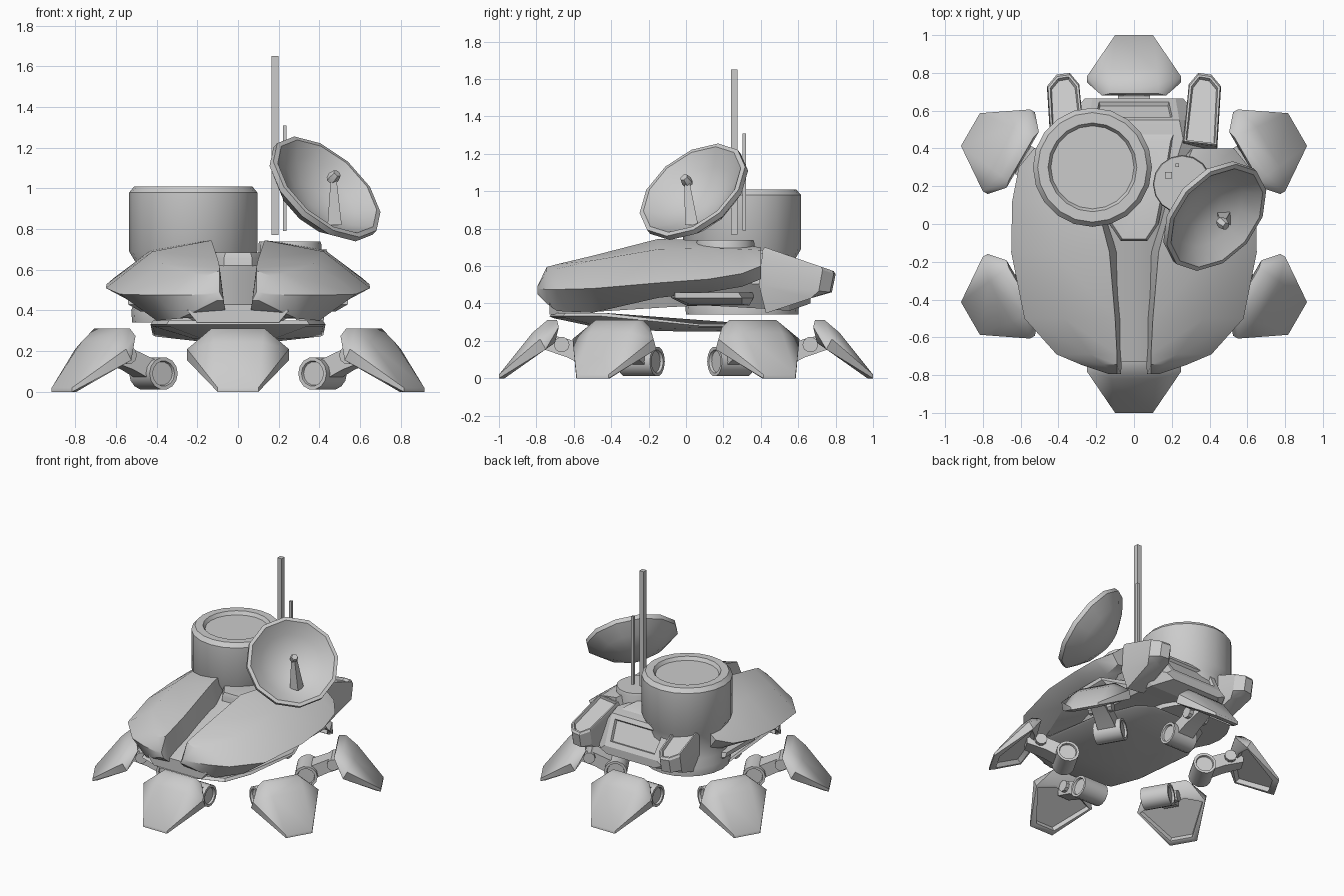
import bpy, bmesh
from math import radians, cos, sin, pi
from mathutils import Vector, Matrix

if "Cube" in bpy.data.objects:
    bpy.data.objects.remove(bpy.data.objects["Cube"])


def finish(name, bm, mat=None, angle=32):
    bmesh.ops.remove_doubles(bm, verts=bm.verts, dist=0.0005)
    bmesh.ops.recalc_face_normals(bm, faces=bm.faces)
    if mat:
        bm.transform(mat)
    me = bpy.data.meshes.new(name)
    bm.to_mesh(me)
    bm.free()
    ob = bpy.data.objects.new(name, me)
    bpy.context.collection.objects.link(ob)
    bpy.ops.object.select_all(action='DESELECT')
    ob.select_set(True)
    bpy.context.view_layer.objects.active = ob
    bpy.ops.object.shade_smooth_by_angle(angle=radians(angle))
    return ob


def loft(rings, sx=1):
    """Closed skin through rings of equal point count, capped at both ends."""
    bm = bmesh.new()
    vs = [[bm.verts.new((p[0] * sx, p[1], p[2])) for p in r] for r in rings]
    n = len(vs[0])
    for a, b in zip(vs, vs[1:]):
        for i in range(n):
            j = (i + 1) % n
            bm.faces.new((a[i], a[j], b[j], b[i]))
    bm.faces.new(vs[0])
    bm.faces.new(vs[-1])
    bmesh.ops.recalc_face_normals(bm, faces=bm.faces)
    return bm


def recess(bm, test, thickness, depth):
    faces = [f for f in bm.faces if test(f)]
    bmesh.ops.inset_region(bm, faces=faces, thickness=thickness)
    bmesh.ops.inset_region(bm, faces=faces, thickness=0.008, depth=-depth)


def lathe(name, prof, n, mat, angle=32):
    bm = bmesh.new()
    rings = [[bm.verts.new((r * cos(2 * pi * i / n), r * sin(2 * pi * i / n), z))
              for i in range(n)] for r, z in prof]
    for a, b in zip(rings, rings[1:]):
        for i in range(n):
            j = (i + 1) % n
            bm.faces.new((a[i], a[j], b[j], b[i]))
    return finish(name, bm, mat, angle)


def box(name, lo, hi):
    bm = bmesh.new()
    bmesh.ops.create_cube(bm, size=1)
    lo, hi = Vector(lo), Vector(hi)
    return finish(name, bm, Matrix.Translation((lo + hi) / 2) @ Matrix.Diagonal((*(hi - lo), 1)))


def mirrored(half):
    return half + [(-p[0], *p[1:]) for p in reversed(half)]


# Six legs, modelled along +x and turned in 60 degree steps
foot_pts = [(1, .1, 0), (1, .1, .02), (.78, .25, .21), (.75, .25, .155), (.82, .12, .245),
            (.74, .13, .312), (.69, .13, .312), (.68, .17, .275), (.70, .12, .19), (.97, .09, 0)]
for k in range(6):
    turn = Matrix.Rotation(radians(30 + 60 * k), 4, 'Z')
    bm = bmesh.new()
    for x, y, z in foot_pts:
        bm.verts.new((x, y, z))
        bm.verts.new((x, -y, z))
    bmesh.ops.convex_hull(bm, input=bm.verts)
    loose = [v for v in bm.verts if not v.link_faces]
    bmesh.ops.delete(bm, geom=loose, context='VERTS')
    bmesh.ops.dissolve_limit(bm, angle_limit=radians(3), verts=bm.verts, edges=bm.edges)
    bmesh.ops.recalc_face_normals(bm, faces=bm.faces)
    recess(bm, lambda f: f.normal.z < -.6 and f.calc_area() > .04, .02, .035)
    finish(f"foot_{k}", bm, turn, 42)
    # crosswise hip drum with recessed ends, and a slimmer ankle axle
    cross = Matrix.Rotation(radians(90), 4, 'X')
    lathe(f"hip_drum_{k}", [(0, -.085), (.058, -.085), (.062, -.1), (.08, -.1), (.08, .1),
                            (.062, .1), (.058, .085), (0, .085)], 14,
          turn @ Matrix.Translation((.48, 0, .09)) @ cross)
    lathe(f"ankle_axle_{k}", [(0, -.085), (.042, -.085), (.042, .085), (0, .085)], 10,
          turn @ Matrix.Translation((.665, 0, .18)) @ cross)
    # bracket linking drum and foot
    bm = loft([[(x, -w, z0), (x, w, z0), (x, w, z1), (x, -w, z1)]
               for x, w, z0, z1 in ((.49, .07, .04, .15), (.63, .06, .11, .21), (.76, .05, .155, .24))])
    finish(f"leg_bracket_{k}", bm, turn)

# Belly plate: shallow keel rising to a thin lip
outline = [(.15, -.73), (.35, -.66), (.43, -.45), (.42, .08), (.30, .38), (.2, .45)]
plate = []
for s, zf, zr in ((.5, .26, .25), (.97, .322, .272), (1, .332, .28), (.97, .35, .29)):
    plate.append(mirrored([(x * s, (y + .1) * s - .1, zf if y < -.2 else zr) for x, y in outline]))
finish("belly_plate", loft(plate))

# Inner hull, with the central groove floor and the sloping rear wall
hull = []
for y, wt, zt, wm, zm, wb, zb in ((-.73, .06, .43, .25, .40, .2, .34), (-.1, .06, .62, .3, .5, .28, .38),
                                  (.1, .15, .66, .4, .52, .3, .39), (.45, .26, .67, .42, .5, .3, .37),
                                  (.55, .24, .66, .36, .48, .3, .36), (.665, .22, .46, .26, .43, .2, .40)):
    hull.append(mirrored([(wt, y, zt), (wm, y, zm), (wb, y, zb)]))
bm = loft(hull)
recess(bm, lambda f: f.normal.y > .3 and f.normal.z > .2 and abs(f.calc_center_median().x) < .02, .052, .02)
finish("inner_hull", bm, angle=20)

# Raised spine block behind the groove
spine = [(.07, -.09), (.13, .0), (.17, .2), (.22, .5)]
finish("spine_block", loft([mirrored([(x * s, y * s, z) for x, y in spine])
                            for s, z in ((1, .45), (1, .655), (.88, .685))]))

# Front carapace halves: inner foot, inner ridge, shoulder, outer edge, underside
shell = [(-.795, (.07, .45), (.09, .49), (.10, .49), (.13, .48), (.10, .45)),
         (-.745, (.065, .41), (.09, .595), (.16, .57), (.28, .475), (.2, .40)),
         (-.69, (.065, .38), (.09, .61), (.23, .585), (.41, .475), (.29, .36)),
         (-.5, (.06, .40), (.10, .655), (.37, .63), (.58, .48), (.40, .35)),
         (-.15, (.06, .46), (.13, .745), (.42, .69), (.65, .51), (.5, .43)),
         (.12, (.12, .50), (.2, .737), (.43, .695), (.645, .53), (.5, .46)),
         (.30, (.22, .52), (.27, .715), (.43, .69), (.61, .56), (.5, .49)),
         (.40, (.30, .55), (.31, .70), (.43, .685), (.53, .60), (.48, .53))]
for side, sx in (("left", -1), ("right", 1)):
    finish(f"carapace_{side}", loft([[(x, y, z) for x, z in pts] for y, *pts in shell], sx), angle=35)
    # side skirt below the carapace
    finish(f"side_skirt_{side}", loft([
        [(.36, -.08, .46), (.54, -.06, .46), (.54, .28, .46), (.36, .36, .46)],
        [(.36, -.08, .43), (.54, -.06, .43), (.54, .30, .43), (.36, .36, .43)],
        [(.36, .0, .39), (.48, .02, .395), (.48, .30, .395), (.36, .34, .39)]], sx))
    # rear pod with recessed sloping lid
    pod = [(.26, .43), (.29, .74), (.34, .80), (.41, .79), (.46, .73), (.44, .41)]
    rings = []
    for s, dy, tilt, z in ((.75, -.03, .25, .37), (1, -.02, -.1, .49), (1, 0, -.33, .655), (.95, 0, -.33, .672)):
        rings.append([(.36 + (x - .36) * s, .6 + (y - .6) * s + dy, z + tilt * (y - .5)) for x, y in pod])
    bm = loft(rings, sx)
    recess(bm, lambda f: f.normal.z > .8 and f.calc_center_median().z > .6 and len(f.verts) == 6, .012, .02)
    finish(f"rear_pod_{side}", bm)

# Large drum tower
lathe("drum_tower", [(0, .34), (.3, .34), (.305, .40), (.285, .46), (.285, .64), (.315, .69), (.315, .98),
                     (.29, 1.01), (.235, 1.01), (.22, .985), (0, .985)], 20,
      Matrix.Translation((-.22, .30, 0)), 38)

# Dish turret base, and the two masts
lathe("dish_base", [(0, .55), (.155, .55), (.155, .725), (.15, .74), (0, .74)], 16,
      Matrix.Translation((.255, .21, 0)))
box("tall_mast", (.165, .24, .77), (.2, .275, 1.65))
box("short_mast", (.22, .302, .79), (.238, .32, 1.31))

# Dish aimed forward, right and up
aim = Vector((.57, -.49, .64)).to_track_quat('Z', 'Y').to_matrix().to_4x4()
centre = Vector((.43, .04, 1.0))
lathe("dish", [(0, -.165), (.12, -.15), (.23, -.095), (.325, -.02), (.325, .012), (.30, .015),
               (.22, -.055), (.12, -.105), (0, -.125)], 12, Matrix.Translation(centre) @ aim)
# feed arm and receiver
finish("feed_arm", loft([[(cx + a * w, cy + b * w, z) for a, b in ((-1, -1), (1, -1), (1, 1), (-1, 1))]
                         for cx, cy, z, w in ((.475, .03, .82, .035), (.47, .005, 1.05, .014))]))
lathe("feed_receiver", [(0, -.025), (.026, -.025), (.03, .0), (.022, .03), (0, .03)], 6,
      Matrix.Translation((.47, .003, 1.055)) @ aim)
